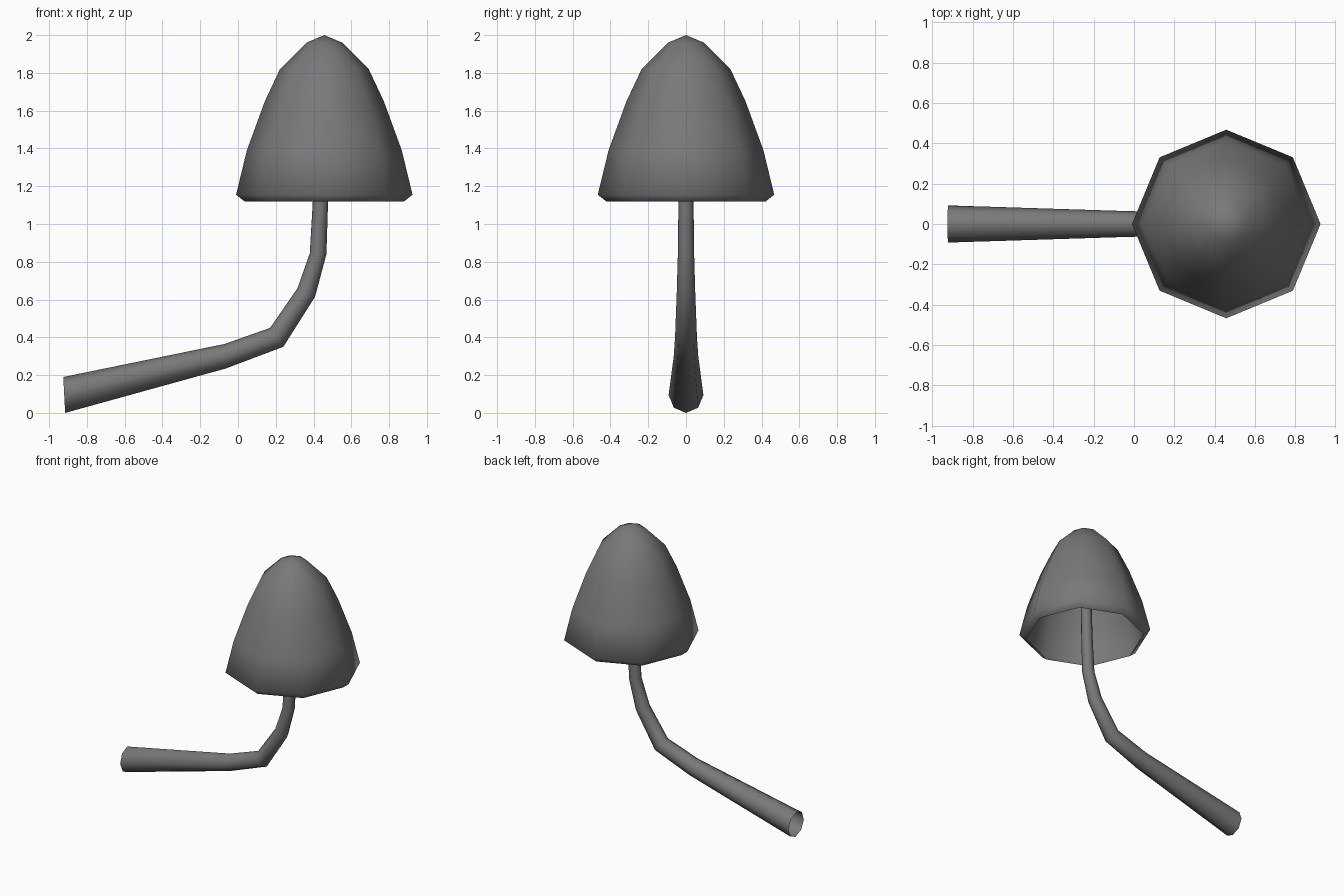
import bpy, math

if "Cube" in bpy.data.objects:
    bpy.data.objects.remove(bpy.data.objects["Cube"])

SIDES = 8

grey = bpy.data.materials.new("dark_grey")
grey.diffuse_color = (0.19, 0.19, 0.19, 1)
grey.use_nodes = True
grey.node_tree.nodes["Principled BSDF"].inputs["Base Color"].default_value = grey.diffuse_color


def loft(name, rings, angle):
    """Join rings of points into a smooth-shaded tube with open ends."""
    verts = [p for r in rings for p in r]
    faces = []
    for i in range(len(rings) - 1):
        for j in range(SIDES):
            k = (j + 1) % SIDES
            a, b = i * SIDES, (i + 1) * SIDES
            faces.append((a + j, a + k, b + k, b + j))
    mesh = bpy.data.meshes.new(name)
    mesh.from_pydata(verts, [], faces)
    mesh.materials.append(grey)
    obj = bpy.data.objects.new(name, mesh)
    bpy.context.collection.objects.link(obj)
    bpy.ops.object.select_all(action='DESELECT')
    obj.select_set(True)
    bpy.context.view_layer.objects.active = obj
    # merge the pole points and orient the faces
    bpy.ops.object.mode_set(mode='EDIT')
    bpy.ops.mesh.select_all(action='SELECT')
    bpy.ops.mesh.remove_doubles(threshold=0.0005)
    bpy.ops.mesh.normals_make_consistent(inside=False)
    bpy.ops.object.mode_set(mode='OBJECT')
    bpy.ops.object.shade_smooth_by_angle(angle=math.radians(angle))
    return obj


def ring(centre, half, ry):
    """Ring about centre; half is its in-plane (x, z) half axis, ry its y radius."""
    pts = []
    for j in range(SIDES):
        a = math.tau * j / SIDES
        c, s = math.cos(a), math.sin(a)
        pts.append((centre[0] + half[0] * c, ry * s, centre[1] + half[1] * c))
    return pts


# Hollow bell cap: outer skin, curled-in rim, thin inner skin (radius, z)
cap_profile = [(0, 2.0), (0.095, 1.96), (0.235, 1.82), (0.315, 1.65),
               (0.41, 1.39), (0.467, 1.155), (0.42, 1.118), (0.437, 1.158),
               (0.388, 1.38), (0.295, 1.64), (0.215, 1.80), (0.085, 1.935),
               (0, 1.97)]
loft("cap", [ring((0.457, z), (r, 0), r) for r, z in cap_profile], 120)

# Bent stem: upper-left point, lower-right point, y radius
stem_path = [((-0.925, 0.19), (-0.915, 0.0), 0.092),
             ((-0.07, 0.365), (-0.065, 0.235), 0.065),
             ((0.17, 0.45), (0.24, 0.35), 0.058),
             ((0.315, 0.66), (0.408, 0.615), 0.049),
             ((0.38, 0.845), (0.468, 0.84), 0.043),
             ((0.396, 1.12), (0.477, 1.12), 0.04),
             ((0.422, 1.9), (0.492, 1.9), 0.035)]
rings = []
for p, q, ry in stem_path:
    mid = ((p[0] + q[0]) / 2, (p[1] + q[1]) / 2)
    rings.append(ring(mid, ((q[0] - p[0]) / 2, (q[1] - p[1]) / 2), ry))
loft("stem", rings, 60)
